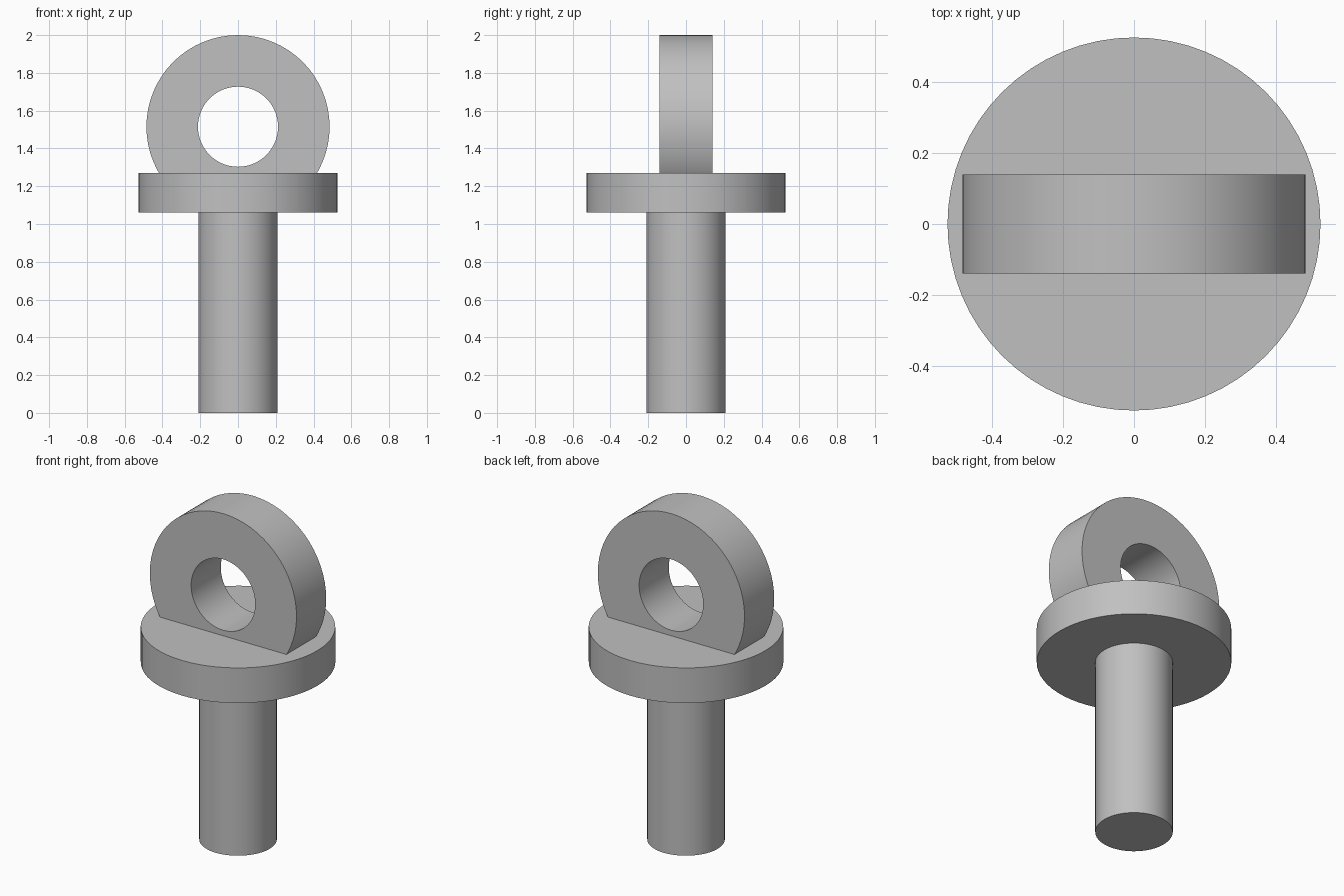
import bpy
import bmesh
from math import cos, sin, tau, radians

SEGMENTS = 64
DISC_BOTTOM, DISC_TOP = 1.06, 1.27

cube = bpy.data.objects.get("Cube")
if cube:
    bpy.data.objects.remove(cube, do_unlink=True)

# Single grey finish
grey = bpy.data.materials.new("plain grey")
grey.use_nodes = True
colour = (0.53, 0.53, 0.53, 1)
grey.diffuse_color = colour
grey.node_tree.nodes["Principled BSDF"].inputs["Base Color"].default_value = colour


def finish(obj, name):
    obj.name = obj.data.name = name
    obj.data.materials.append(grey)
    bpy.ops.object.select_all(action="DESELECT")
    obj.select_set(True)
    bpy.context.view_layer.objects.active = obj
    bpy.ops.object.shade_smooth_by_angle(angle=radians(30))


def cylinder(name, radius, bottom, top):
    bpy.ops.mesh.primitive_cylinder_add(
        vertices=SEGMENTS, radius=radius, depth=top - bottom,
        location=(0, 0, (bottom + top) / 2))
    finish(bpy.context.object, name)


def eye_ring(name, outer, inner, centre, half_width, floor):
    """Upright ring, flattened at the floor height so it seats in the disc."""
    bm = bmesh.new()
    loops = []
    for radius, y in ((outer, -half_width), (outer, half_width),
                      (inner, half_width), (inner, -half_width)):
        angles = [tau * i / SEGMENTS for i in range(SEGMENTS)]
        loops.append([bm.verts.new((radius * cos(a), y,
                                    max(floor, centre + radius * sin(a))))
                      for a in angles])
    for k in range(4):
        a, b = loops[k], loops[(k + 1) % 4]
        for i in range(SEGMENTS):
            j = (i + 1) % SEGMENTS
            bm.faces.new((a[i], a[j], b[j], b[i]))
    bmesh.ops.recalc_face_normals(bm, faces=bm.faces)
    mesh = bpy.data.meshes.new(name)
    bm.to_mesh(mesh)
    bm.free()
    obj = bpy.data.objects.new(name, mesh)
    bpy.context.collection.objects.link(obj)
    finish(obj, name)


# Shaft, collar disc and the eye on top
cylinder("shaft", 0.21, 0, DISC_BOTTOM + 0.02)
cylinder("collar_disc", 0.527, DISC_BOTTOM, DISC_TOP)
eye_ring("eye_ring", 0.485, 0.212, 1.515, 0.14, DISC_TOP - 0.05)
